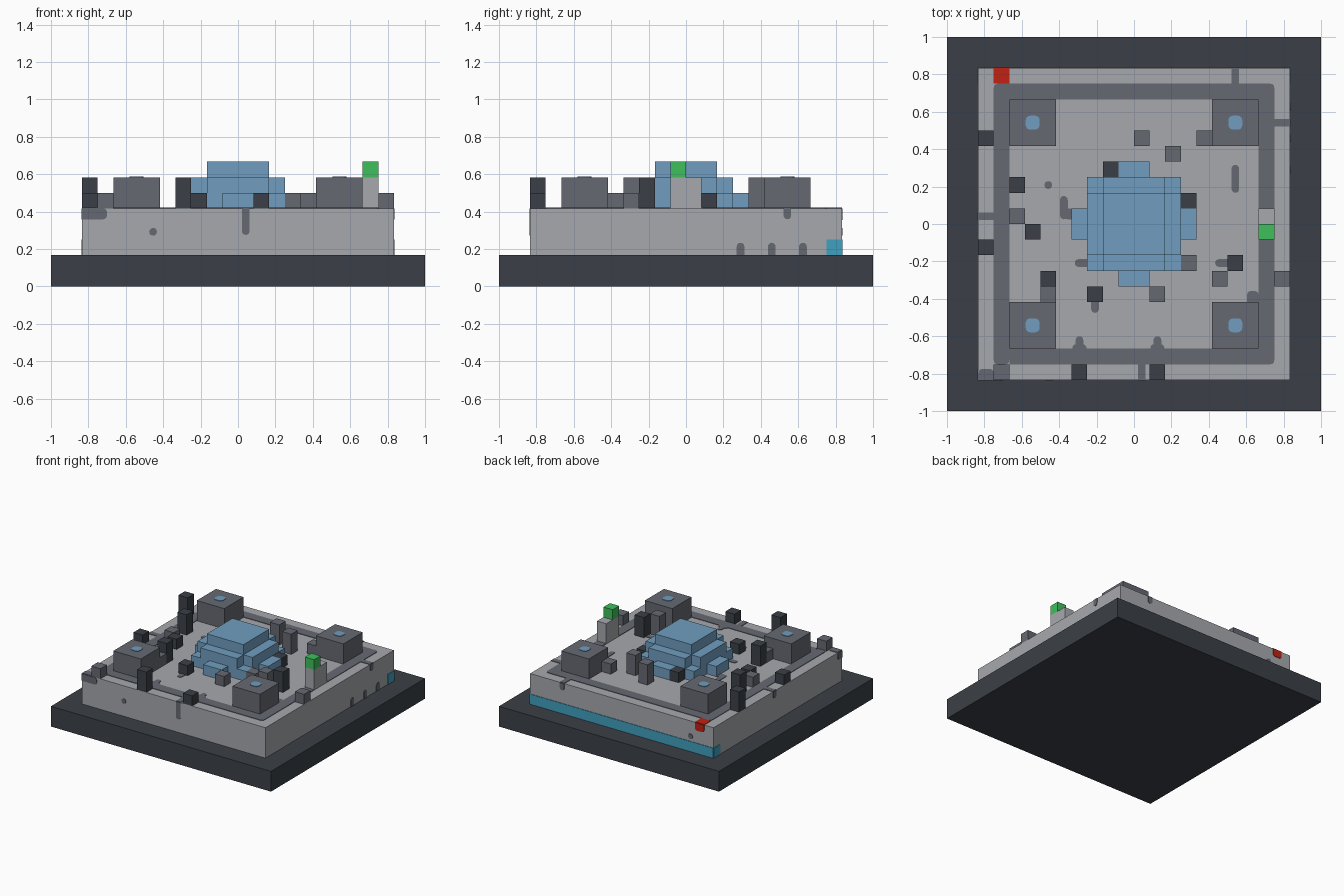
import bpy, bmesh, math
from mathutils import Vector

if "Cube" in bpy.data.objects:
    bpy.data.objects.remove(bpy.data.objects["Cube"], do_unlink=True)

U = 1 / 12          # size of one grid cell
T = 0.05            # plate thickness in cells
R = 10              # half width of the deck


def material(name, r, g, b):
    lin = [(c / 255 / 12.92) if c < 11 else ((c / 255 + 0.055) / 1.055) ** 2.4 for c in (r, g, b)]
    m = bpy.data.materials.new(name)
    m.use_nodes = True
    m.diffuse_color = (*lin, 1)
    m.node_tree.nodes["Principled BSDF"].inputs["Base Color"].default_value = (*lin, 1)
    return m


charcoal = material("charcoal", 59, 64, 71)
dark_grey = material("dark grey", 102, 105, 114)
light_grey = material("light grey", 167, 169, 174)
blue = material("steel blue", 113, 158, 192)
green = material("green", 62, 192, 92)
red = material("red", 194, 33, 18)
cyan = material("cyan", 64, 160, 192)


def finish(name, bm, mat):
    bmesh.ops.recalc_face_normals(bm, faces=bm.faces)
    bmesh.ops.scale(bm, vec=(U, U, U), verts=bm.verts)
    mesh = bpy.data.meshes.new(name)
    bm.to_mesh(mesh)
    bm.free()
    mesh.materials.append(mat)
    ob = bpy.data.objects.new(name, mesh)
    bpy.context.collection.objects.link(ob)
    return ob


def boxes(name, mat, *spans):
    """Each span is x0, x1, y0, y1, z0, z1 in cells."""
    bm = bmesh.new()
    for x0, x1, y0, y1, z0, z1 in spans:
        made = bmesh.ops.create_cube(bm, size=1)["verts"]
        bmesh.ops.scale(bm, vec=(x1 - x0, y1 - y0, z1 - z0), verts=made)
        bmesh.ops.translate(bm, vec=((x0 + x1) / 2, (y0 + y1) / 2, (z0 + z1) / 2), verts=made)
    return finish(name, bm, mat)


# Each side maps plate coordinates (a, b) and height above the surface to space
SIDES = {
    "top": lambda a, b, h: (a, b, 5 + h),
    "pillar": lambda a, b, h: (a, b, 7 + h),
    "front": lambda a, b, h: (a, -R - h, b),
    "back": lambda a, b, h: (a, R + h, b),
    "right": lambda a, b, h: (R + h, a, b),
    "left": lambda a, b, h: (-R - h, a, b),
}


def plate(name, side, a0, a1, b0, b1, rounded="", mat=dark_grey, r=0.25):
    """Thin painted patch; rounded lists the edges (l r t b) that get round corners."""
    pts = []
    corners = [(a1, b1, "rt", 0), (a0, b1, "lt", 1), (a0, b0, "lb", 2), (a1, b0, "rb", 3)]
    for a, b, edges, quarter in corners:
        if any(e in rounded for e in edges):
            ca = a - r if a == a1 else a + r
            cb = b - r if b == b1 else b + r
            for i in range(4):
                t = (quarter + i / 3) * math.pi / 2
                pts.append((ca + r * math.cos(t), cb + r * math.sin(t)))
        else:
            pts.append((a, b))
    bm = bmesh.new()
    to = SIDES[side]
    face = bm.faces.new([bm.verts.new(to(a, b, 0)) for a, b in pts])
    out = bmesh.ops.extrude_face_region(bm, geom=[face])["geom"]
    shift = Vector(to(0, 0, T)) - Vector(to(0, 0, 0))
    bmesh.ops.translate(bm, vec=shift, verts=[v for v in out if isinstance(v, bmesh.types.BMVert)])
    return finish(name, bm, mat)


# Base and deck
boxes("base", charcoal, (-12, 12, -12, 12, 0, 2))
boxes("deck", light_grey, (-R, R, -R, R, 2, 5))

# Stepped central block
boxes("core_lower", blue, (-3, 3, -3, 3, 5, 6), (-1, 1, 3, 4, 5, 6), (-1, 1, -4, -3, 5, 6),
      (3, 4, -1, 1, 5, 6), (-4, -3, -1, 1, 5, 6))
boxes("core_middle", blue, (-3, 3, -2, 2, 6, 7), (-2, 2, 2, 3, 6, 7), (-2, 2, -3, -2, 6, 7))
boxes("core_top", blue, (-2, 2, -2, 2, 7, 8))

# Corner pillars with blue caps
for sx in (-1, 1):
    for sy in (-1, 1):
        cx, cy = 6.5 * sx, 6.5 * sy
        boxes("corner_pillar", dark_grey, (cx - 1.5, cx + 1.5, cy - 1.5, cy + 1.5, 5, 7))
        plate("pillar_cap", "pillar", cx - .45, cx + .45, cy - .45, cy + .45, "lrtb", blue, 0.3)

# Scattered posts: cell x, cell y, height
for x, y, h in [(-10, 5, 2), (-8, 2, 2), (-7, -1, 1), (-10, -2, 1), (-6, -4, 2), (-3, -5, 1),
                (-4, -10, 2), (1, -10, 1), (6, -3, 2), (3, 1, 1), (-2, 3, 1)]:
    boxes("charcoal_post", charcoal, (x, x + 1, y, y + 1, 5, 5 + h))
for x, y, h in [(0, 5, 2), (2, 4, 2), (4, 5, 1), (-8, 0, 1), (3, -3, 1), (5, -4, 2),
                (1, -5, 1), (9, -4, 1), (-6, -5, 1), (-9, -10, 1)]:
    boxes("grey_post", dark_grey, (x, x + 1, y, y + 1, 5, 5 + h))
boxes("lamp_post", light_grey, (8, 9, -1, 1, 5, 7))
boxes("lamp", green, (8, 9, -1, 0, 7, 8))

# Painted ring on the deck
plate("ring_back", "top", -8, 8, 8, 9)
plate("ring_front", "top", -8, 8, -9, -8)
plate("ring_left", "top", -9, -8, -9, 9, "lb")
plate("ring_right", "top", 8, 9, -9, 9, "r")

# Channels from the ring to the edge, running down the sides
plate("channel_right", "top", 9, R, 6.25, 6.75)
plate("channel_back", "top", 6.25, 6.75, 9, R)
plate("channel_left", "top", -R, -9, .25, .75)
plate("channel_front", "top", .25, .75, -R, -9)
plate("channel_corner", "top", -R, -9, -R, -9.3, "t")
plate("drip_right", "right", 6.25, 6.75, 4.3, 5, "b")
plate("drip_back", "back", 6.25, 6.75, 4.3, 5, "b")
plate("drip_left", "left", .25, .75, 4.3, 5, "b")
plate("drip_front", "front", .25, .75, 3.3, 5, "b")
plate("drip_corner", "front", -R, -8.4, 4.3, 5, "r")
plate("drip_corner_side", "left", -R, -9.3, 4.3, 5, "r")

# Small stains on the deck
for x in (-3.5, 1.5):
    plate("ring_bump", "top", x - .25, x + .25, -8, -7.2, "t")
    plate("ring_bump_foot", "top", x - .45, x + .45, -8, -7.7, "t")
plate("ring_notch", "top", 7.25, 8, -8, -4.3, "t").name = "ring_notch"
plate("stain_spot", "top", -5.75, -5.25, 2.25, 2.75, "lrtb")
plate("stain_long", "top", 6.25, 6.75, 2, 3.8, "tb")
plate("stain_core", "top", -4.75, -4.25, .3, 1.8, "tb")
plate("stain_core_side", "top", -4.5, -4, .3, 1, "l")
plate("stain_core_corner", "top", -3.8, -3, -2.75, -2.25, "l")
plate("stain_front", "top", -2.75, -2.25, -5.7, -5, "b")
plate("stain_right", "top", 5.2, 6, -2.75, -2.25, "l")

# Small stains on the sides
plate("front_spot", "front", -5.7, -5.2, 3.25, 3.75, "lrtb")
plate("back_spot", "back", -7.75, -7.25, 3.25, 3.75, "lrtb")
for y in (3.5, 5.5, 7.5):
    plate("right_foot_stain", "right", y - .25, y + .25, 2, 2.8, "t")

# Red patch over the back edge
plate("red_patch", "top", -9, -8, 9, R, mat=red)
plate("red_drip", "back", -9, -8, 4.25, 5, "b", red)

# Cyan stripe along the foot of the back
plate("cyan_stripe", "back", -R, R, 2, 3, mat=cyan)
for side in ("left", "right"):
    plate("cyan_stripe_end", side, 9, R, 2, 3, mat=cyan)
